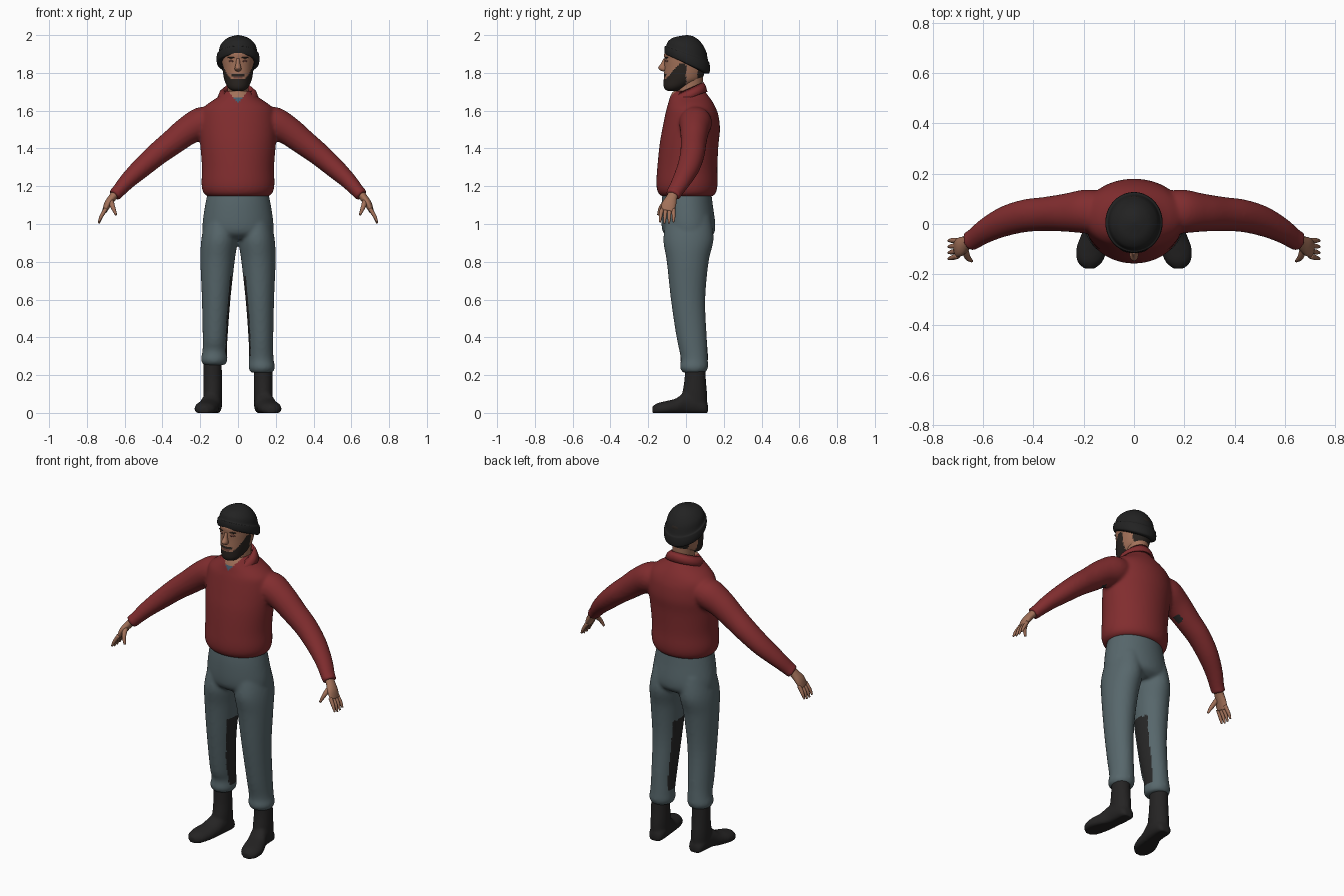
import bpy, bmesh, math
from mathutils import Vector

cube = bpy.data.objects.get("Cube")
if cube:
    bpy.data.objects.remove(cube, do_unlink=True)


def material(name, r, g, b):
    m = bpy.data.materials.new(name)
    m.use_nodes = True
    m.diffuse_color = (r, g, b, 1)
    bsdf = m.node_tree.nodes["Principled BSDF"]
    bsdf.inputs["Base Color"].default_value = (r, g, b, 1)
    bsdf.inputs["Roughness"].default_value = 0.8
    return m


RED = material("shirt red", .22, .026, .028)
GREY = material("trouser grey", .095, .135, .148)
BLACK = material("knit black", .016, .016, .016)
LEATHER = material("boot black", .018, .017, .017)
SKIN = material("skin", .36, .165, .1)
HAIR = material("beard dark", .022, .017, .014)
BLUE = material("undershirt blue", .06, .11, .16)
LIP = material("lip brown", .16, .06, .045)
SHADE = material("dark patch", .02, .02, .02)


def ring(c, u, v):
    """A cross-section: centre and two half axes packed in one vector."""
    return Vector((*c, *u, *v))


def flat(z, x0, x1, y0, y1):
    return ring(((x0 + x1) / 2, (y0 + y1) / 2, z), ((x1 - x0) / 2, 0, 0), (0, (y1 - y0) / 2, 0))


def tube(points, radii, side=1):
    """Rings square to a path; radii are (thickness, width along y)."""
    p = [Vector((x * side, y, z)) for x, y, z in points]
    rings = []
    for i, c in enumerate(p):
        t = (p[min(i + 1, len(p) - 1)] - p[max(i - 1, 0)]).normalized()
        u = t.cross(Vector((0, 1, 0))).normalized()
        rings.append(ring(c, u * radii[i][0], u.cross(t) * radii[i][1]))
    return rings


def loft(bm, rings, n=32, sub=5):
    """Skin a smooth surface through the rings and close both ends."""
    dense = []
    last = len(rings) - 1
    for i in range(last):
        a, b, c, d = (rings[min(max(i + k, 0), last)] for k in (-1, 0, 1, 2))
        for s in range(sub):
            t = s / sub
            dense.append(b + (c - a) * (t / 2) + (a * 2 - b * 5 + c * 4 - d) * (t * t / 2)
                         + (b * 3 - a - c * 3 + d) * (t ** 3 / 2))
    dense.append(rings[-1])
    rows = []
    for r in dense:
        c, u, v = Vector(r[0:3]), Vector(r[3:6]), Vector(r[6:9])
        angles = [math.tau * k / n for k in range(n)]
        rows.append([bm.verts.new(c + u * math.cos(a) + v * math.sin(a)) for a in angles])
    for lo, hi in zip(rows, rows[1:]):
        for k in range(n):
            bm.faces.new((lo[k], lo[k - 1], hi[k - 1], hi[k]))
    bm.faces.new(rows[0])
    bm.faces.new(rows[-1][::-1])


def finish(name, bm, mats, rule=None, voxel=0, smooth=6):
    """Make the object, fuse its pieces if asked, then colour faces by rule."""
    bmesh.ops.recalc_face_normals(bm, faces=bm.faces)
    me = bpy.data.meshes.new(name)
    bm.to_mesh(me)
    bm.free()
    ob = bpy.data.objects.new(name, me)
    bpy.context.scene.collection.objects.link(ob)
    if voxel:
        rm = ob.modifiers.new("fuse", 'REMESH')
        rm.mode, rm.voxel_size = 'VOXEL', voxel
        sm = ob.modifiers.new("soften", 'SMOOTH')
        sm.factor, sm.iterations = .5, smooth
        dg = bpy.context.evaluated_depsgraph_get()
        ob.data = bpy.data.meshes.new_from_object(ob.evaluated_get(dg))
        ob.modifiers.clear()
    ob.data.materials.clear()
    for m in mats:
        ob.data.materials.append(m)
    for f in ob.data.polygons:
        f.use_smooth = True
        f.material_index = rule(f.center, f.normal) if rule else 0
    return ob


# Shirt: torso and both sleeves fused together
bm = bmesh.new()
torso = [(1.145, .16, -.125, .14), (1.165, .183, -.147, .158), (1.21, .193, -.157, .167),
         (1.3, .191, -.152, .166), (1.42, .2, -.14, .172), (1.5, .205, -.126, .18),
         (1.57, .2, -.112, .173), (1.61, .188, -.103, .16), (1.64, .155, -.094, .145),
         (1.67, .11, -.086, .125), (1.705, .072, -.07, .098)]
loft(bm, [flat(z, -w, w, y0, y1) for z, w, y0, y1 in torso], 48)
arm = [(.1, .045, 1.55), (.19, .05, 1.535), (.27, .045, 1.492), (.35, .04, 1.43), (.43, .033, 1.368),
       (.51, .012, 1.298), (.585, -.024, 1.228), (.635, -.058, 1.172), (.656, -.07, 1.15)]
arm_r = [(.07, .08), (.085, .087), (.076, .076), (.068, .068), (.061, .065),
         (.054, .06), (.044, .05), (.036, .042), (.036, .042)]
for s in (1, -1):
    loft(bm, tube(arm, arm_r, s))


def shirt_rule(c, n):
    if c.y < -.02 and c.z > 1.645 and abs(c.x) < (c.z - 1.635) * .75:
        return 2 if c.z < 1.668 else 1
    return 3 if .25 < abs(c.x) < .285 and n.z < -.5 and .03 < c.y < .075 else 0


finish("shirt", bm, [RED, SKIN, BLUE, SHADE], shirt_rule, .009)

# Collar: folded band that ends in two points
bm = bmesh.new()
rows = []
for i in range(41):
    t = i / 20 - 1
    a, b = math.radians(162) * t, math.radians(130) * t
    top = Vector((.075 * math.sin(a), .005 + .088 * math.cos(a), 1.71 + .038 * math.cos(a)))
    depth = .1 if math.cos(b) > 0 else .13
    low = Vector((.107 * math.sin(b), .01 + depth * math.cos(b),
                  1.667 + .032 * math.cos(b) - .03 * abs(t) ** 5))
    inner = top + Vector((-top.x * .06, 0, -.045))
    mid = (top + low) / 2 + Vector((low.x * .06, 0, .006))
    rows.append([bm.verts.new(p) for p in (inner, top, mid, low)])
for p, q in zip(rows, rows[1:]):
    for k in range(3):
        bm.faces.new((p[k], p[k + 1], q[k + 1], q[k]))
collar = finish("collar", bm, [RED])
thick = collar.modifiers.new("cloth", 'SOLIDIFY')
thick.thickness, thick.offset = .007, 0

# Trousers: hips and both legs fused, the right hem sitting higher
bm = bmesh.new()
hips = [(1.18, .158, -.122, .132), (1.1, .174, -.13, .142), (1.0, .188, -.13, .155),
        (.95, .18, -.118, .148), (.92, .13, -.08, .11)]
loft(bm, [flat(z, -w, w, y0, y1) for z, w, y0, y1 in hips], 48)
leg = [(1.04, .005, .17, -.1, .13), (.92, .002, .194, -.12, .146), (.8, .018, .199, -.102, .12),
       (.6, .04, .191, -.08, .102), (.4, .055, .187, -.05, .11), (.29, .058, .188, -.028, .115),
       (.24, .056, .196, -.032, .117), (.213, .068, .182, -.016, .103)]
for s in (1, -1):
    lift = .04 if s < 0 else 0
    loft(bm, [flat(z + (lift if z < .3 else 0), *sorted((s * a, s * b)), y0, y1)
              for z, a, b, y0, y1 in leg])


def leg_rule(c, n):
    inward = n.x * math.copysign(1, c.x) < -.88
    return 1 if inward and .3 < c.z < .72 and abs(c.x) > .012 else 0


finish("trousers", bm, [GREY, SHADE], leg_rule, .009)

# Boots: upright shaft fused to a foot with a flat sole
shaft = [(.3, .086, .182, -.005, .1), (.18, .085, .183, -.008, .105), (.1, .084, .184, -.02, .112),
         (.03, .086, .182, -.02, .112)]
foot = [(.117, .132, .022, .04), (.1, .132, .042, .07), (.05, .134, .05, .11), (0, .14, .052, .115),
        (-.05, .155, .058, .078), (-.1, .168, .062, .064), (-.15, .175, .05, .052),
        (-.178, .177, .02, .034)]
for s, side in ((1, "left"), (-1, "right")):
    bm = bmesh.new()
    loft(bm, [flat(z, *sorted((s * a, s * b)), y0, y1) for z, a, b, y0, y1 in shaft])
    loft(bm, [ring((s * x, y, h / 2 - .008), (w, 0, 0), (0, 0, h / 2 + .008)) for y, x, w, h in foot])
    for v in bm.verts:
        v.co.z = max(v.co.z, 0)
    finish(side + "_boot", bm, [LEATHER], None, .008, 4)

# Hands: palm, four fingers and a thumb
for s, side in ((1, "left"), (-1, "right")):
    bm = bmesh.new()
    loft(bm, tube([(.64, -.062, 1.17), (.665, -.075, 1.14), (.69, -.09, 1.105), (.706, -.098, 1.068)],
                  [(.022, .028), (.021, .029), (.019, .038), (.013, .036)], s), 20)
    for d in (-.03, -.01, .01, .03):
        drop = .35 * abs(d - .0)
        loft(bm, tube([(.7, -.097 + d, 1.08), (.724, -.1 + d * 1.15, 1.04), (.737, -.102 + d * 1.2, 1 + drop)],
                      [(.011, .011), (.0095, .0095), (.005, .005)], s), 10, 4)
    loft(bm, tube([(.674, -.095, 1.125), (.662, -.132, 1.088), (.645, -.147, 1.048)],
                  [(.015, .015), (.012, .012), (.006, .006)], s), 12, 4)
    finish(side + "_hand", bm, [SKIN])

# Neck
bm = bmesh.new()
loft(bm, [flat(1.62, -.058, .058, -.045, .09), flat(1.7, -.055, .055, -.045, .087),
          flat(1.82, -.06, .06, -.04, .092)])
finish("neck", bm, [SKIN])

# Head with painted beard, moustache, lips and hair
bm = bmesh.new()
skull = [(1.703, .022, -.092, -.045), (1.712, .042, -.11, -.02), (1.73, .058, -.118, .02),
         (1.76, .071, -.118, .075), (1.79, .078, -.116, .095), (1.83, .083, -.114, .104),
         (1.87, .086, -.114, .108), (1.91, .085, -.112, .108), (1.95, .06, -.07, .07)]
loft(bm, [flat(z, -w, w, y0, y1) for z, w, y0, y1 in skull], 80, 8)


def head_rule(c, n):
    if c.y > .06 and c.z > 1.765:
        return 1
    if c.y > 0 or c.z > 1.85:
        return 0
    if abs(c.x) < .024 and c.y < 0 and 1.77 < c.z < 1.781:
        return 2
    moustache = abs(c.x) < .036 and 1.781 < c.z < 1.794
    sideburn = c.y > -.035 - (1.85 - c.z) * .85
    return 1 if moustache or sideburn or c.z < 1.766 else 0


finish("head", bm, [SKIN, HAIR, LIP], head_rule)

# Nose, eyes and brows
bm = bmesh.new()
nose = [(1.875, .009, -.12, -.1), (1.85, .011, -.132, -.1), (1.828, .017, -.147, -.1),
        (1.815, .016, -.138, -.1), (1.808, .008, -.122, -.1)]
loft(bm, [flat(z, -w, w, y0, y1) for z, w, y0, y1 in nose], 20)
finish("nose", bm, [SKIN])
for name, mat, z, h, w, y in (("eyes", LIP, 1.862, .006, .013, -.102), ("brows", HAIR, 1.881, .004, .02, -.104)):
    bm = bmesh.new()
    for s in (1, -1):
        loft(bm, [ring((s * .036 + k * w, y + s * k * .006, z), (0, .007 * r, 0), (0, 0, h * r))
                  for k, r in ((-1, .2), (-.5, .85), (0, 1), (.5, .85), (1, .2))], 12, 3)
    finish(name, bm, [mat])

# Knit cap with a rolled brim, tipped down at the back
bm = bmesh.new()
cap = [(1.846, .098, .1, .05), (1.85, .11, .117, .05), (1.872, .114, .121, .048), (1.896, .111, .118, .044),
       (1.905, .104, .111, .04), (1.943, .094, .099, .026), (1.975, .068, .072, .012),
       (1.993, .035, .037, .002), (2.0, .004, .004, 0)]
loft(bm, [ring((0, .006, z), (w, 0, 0), (0, d, -t)) for z, w, d, t in cap], 48)
finish("knit_cap", bm, [BLACK])
